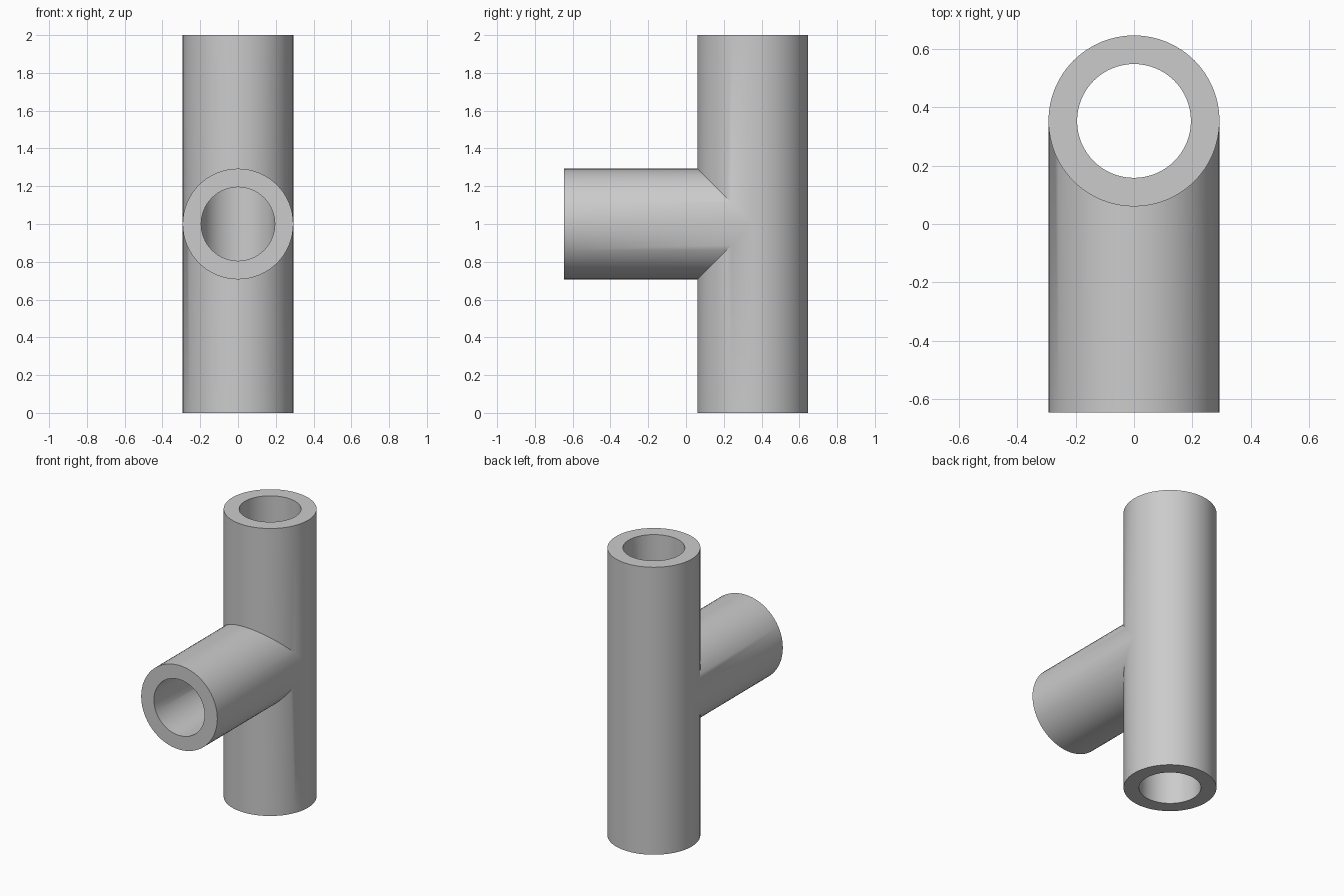
import bpy
import bmesh
from math import cos, sin, pi, radians

default = bpy.data.objects.get("Cube")
if default:
    bpy.data.objects.remove(default, do_unlink=True)

OUTER, INNER = 0.293, 0.195     # pipe radii
AXIS_Y = 0.353                  # axis of the upright pipe
MOUTH_Y = -0.646                # open end of the branch
HEIGHT, MID = 2.0, 1.0
SIDES = 64

grey = bpy.data.materials.new("pipe grey")
grey.use_nodes = True
colour = (0.6, 0.6, 0.6, 1)
grey.diffuse_color = colour
grey.node_tree.nodes["Principled BSDF"].inputs["Base Color"].default_value = colour

bm = bmesh.new()


def upright(r, a, end):
    """Point on the upright pipe: end -1 bottom, 1 top."""
    return (r * cos(a), AXIS_Y - r * sin(a), MID + end * HEIGHT / 2)


def branch(r, a):
    """Point on the mouth of the branch."""
    return (r * cos(a), MOUTH_Y, MID + r * sin(a))


def seam(r, a, side):
    """Point on the mitred joint, or on the plain back of the upright pipe."""
    return (r * cos(a), AXIS_Y - r * sin(a), MID + side * max(0, r * sin(a)))


def quad(*points):
    bm.faces.new([bm.verts.new(p) for p in points])


for i in range(SIDES):
    a, b = 2 * pi * i / SIDES, 2 * pi * (i + 1) / SIDES
    # outer and inner walls
    for r in (OUTER, INNER):
        for side in (-1, 1):
            quad(upright(r, a, side), upright(r, b, side), seam(r, b, side), seam(r, a, side))
        side = 1 if i < SIDES // 2 else -1
        quad(branch(r, a), branch(r, b), seam(r, side * b, side) if side > 0 else seam(r, -b, -1),
             seam(r, side * a, side))
    # flat rims at the three openings
    for end in (-1, 1):
        quad(upright(OUTER, a, end), upright(OUTER, b, end),
             upright(INNER, b, end), upright(INNER, a, end))
    quad(branch(OUTER, a), branch(OUTER, b), branch(INNER, b), branch(INNER, a))

bmesh.ops.remove_doubles(bm, verts=bm.verts, dist=0.0001)
bmesh.ops.recalc_face_normals(bm, faces=bm.faces)

mesh = bpy.data.meshes.new("tee_pipe")
bm.to_mesh(mesh)
bm.free()
mesh.materials.append(grey)
pipe = bpy.data.objects.new("tee_pipe", mesh)
bpy.context.collection.objects.link(pipe)

bpy.context.view_layer.objects.active = pipe
pipe.select_set(True)
bpy.ops.object.shade_smooth_by_angle(angle=radians(30))
